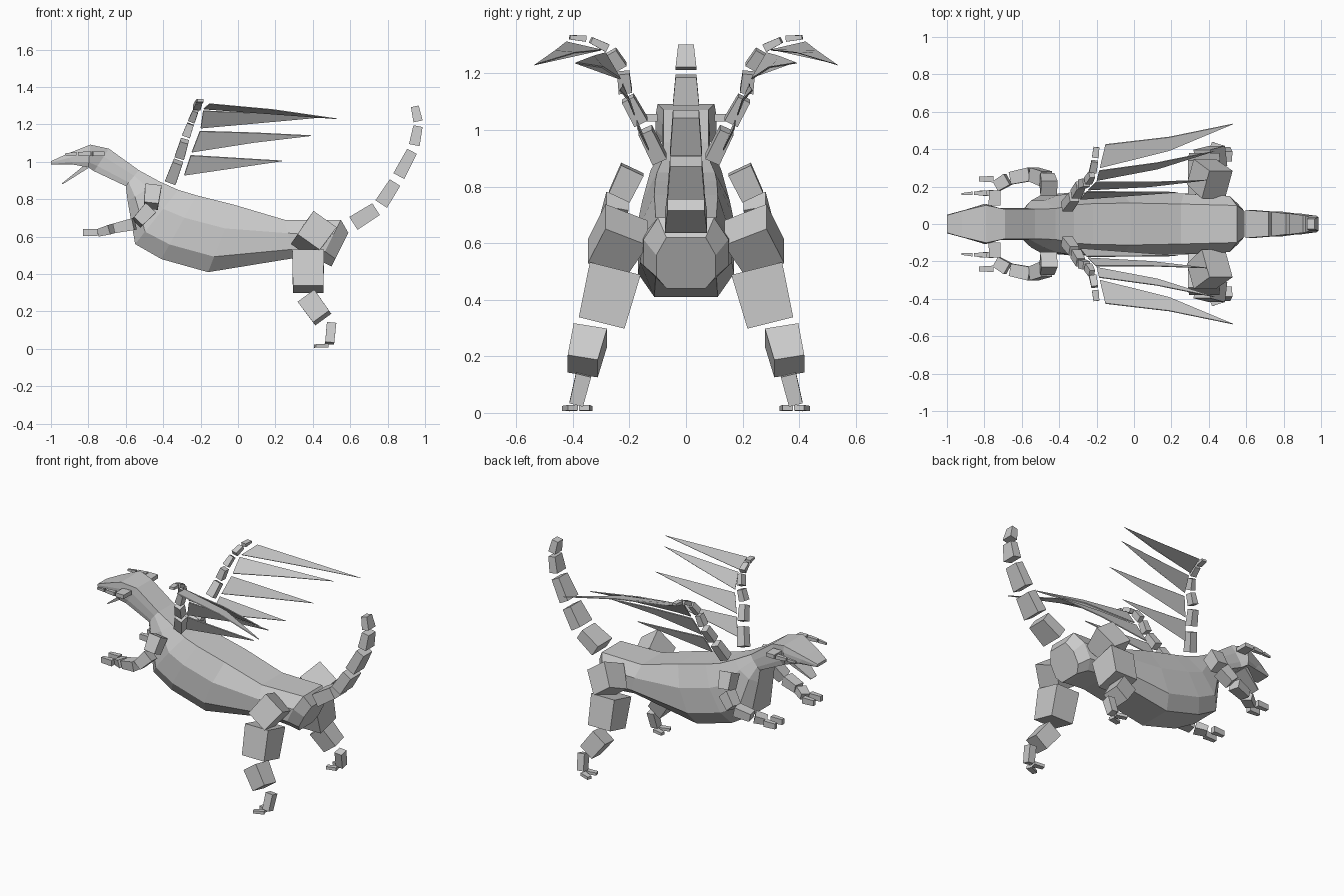
import bpy, bmesh
from mathutils import Vector as V


# skin a list of cross-section rings into one closed mesh
def loft(name, rings):
    me = bpy.data.meshes.new(name)
    bm = bmesh.new()
    rows = [[bm.verts.new(p) for p in r] for r in rings]
    n = len(rows[0])
    for r, q in zip(rows, rows[1:]):
        for i in range(n):
            bm.faces.new((r[i], r[(i + 1) % n], q[(i + 1) % n], q[i]))
    bm.faces.new(rows[0])
    bm.faces.new(rows[-1])
    bmesh.ops.recalc_face_normals(bm, faces=bm.faces)
    bm.to_mesh(me)
    bm.free()
    ob = bpy.data.objects.new(name, me)
    bpy.context.collection.objects.link(ob)
    return ob


# tapered block from a to b; sizes are (width, thickness)
def block(name, a, b, s0, s1):
    d = (b - a).normalized()
    ref = V((0, 1, 0)) if abs(d.y) < 0.75 else V((1, 0, 0))
    side = (ref - d * ref.dot(d)).normalized()
    up = d.cross(side)
    corners = ((-1, -1), (1, -1), (1, 1), (-1, 1))
    return loft(name, [[p + side * i * s[0] / 2 + up * j * s[1] / 2 for i, j in corners]
                       for p, s in ((a, s0), (b, s1))])


# separate blocks along a path, tapering evenly, with a gap at each joint
def chain(name, path, s0, s1, gap=0.1, mirror=True):
    s0, s1 = V(s0), V(s1)
    n = len(path) - 1
    for sign in (1, -1) if mirror else (1,):
        pts = [V((x, y * sign, z)) for x, y, z in path]
        for i in range(n):
            block(name, pts[i].lerp(pts[i + 1], gap), pts[i + 1].lerp(pts[i], gap),
                  s0.lerp(s1, i / n), s0.lerp(s1, (i + 1) / n))


# octagonal body section between a back point and a belly point
def section(tx, tz, bx, bz, w):
    top, low = V((tx, 0, tz)), V((bx, 0, bz))
    flat = 0.93 if tx < -0.5 else 0.66
    half = [top.lerp(low, k) + V((0, w * f, 0))
            for k, f in ((0, flat), (.35, 1), (.77, 1), (1, flat))]
    return half + [V((p.x, -p.y, p.z)) for p in reversed(half)]


# head, neck and trunk in one skin
loft("body", [section(*r) for r in (
    (-1, 1.003, -1, .985, .05), (-.92, 1.04, -.88, .985, .075),
    (-.79, 1.092, -.80, .97, .108), (-.69, 1.07, -.77, .95, .085),
    (-.53, .955, -.60, .87, .085), (-.42, .895, -.59, .79, .125),
    (-.32, .85, -.55, .56, .155), (-.22, .82, -.41, .48, .165),
    (-.02, .77, -.16, .41, .17), (.25, .69, .30, .485, .162),
    (.55, .69, .44, .47, .15), (.59, .62, .50, .44, .105))])
block("lower_jaw", V((-.81, 0, .975)), V((-.94, 0, .882)), (.14, .025), (.06, .006))

# curling tail
tail = ((.6, .66), (.755, .758), (.85, .905), (.94, 1.075), (.965, 1.205), (.943, 1.308))
chain("tail_segment", [(x, 0, z) for x, z in tail], (.15, .082), (.055, .042), 0.11, False)

# horns
chain("horn_base", [(-.745, .1, 1.043), (-.745, .18, 1.043)], (.065, .026), (.06, .026), 0)
chain("horn", [(-.78, .166, 1.043), (-.86, .164, 1.043), (-.925, .16, 1.04)],
      (.028, .026), (.01, .012), .06)

# arms and fingers
chain("arm", [(-.453, .185, .87), (-.466, .24, .755), (-.545, .268, .67),
              (-.668, .243, .643), (-.742, .198, .622)], (.088, .088), (.06, .04), .08)
for y in (.165, .24):
    chain("finger", [(-.75, y, .622), (-.83, y, .622)], (.035, .04), (.025, .036), 0)

# legs and toes
for name, a, b, s in (
        ("thigh", (.445, .21, .665), (.36, .28, .545), .165),
        ("lower_thigh", (.375, .25, .51), (.375, .298, .318), .185),
        ("shin", (.37, .338, .275), (.45, .365, .165), .12),
        ("ankle", (.5, .362, .135), (.49, .388, .03), .055)):
    chain(name, [a, b], (s, s * .92), (s * .9, s * .88), 0)
for y in (.36, .4):
    chain("toe", [(.478, y, .018), (.412, 2 * y - .375, .015)], (.038, .02), (.03, .018), 0)

# wing bones
chain("wing_bone", [(-.365, .085, .88), (-.315, .152, 1.015), (-.282, .213, 1.125),
                    (-.25, .223, 1.213), (-.222, .27, 1.285), (-.208, .345, 1.322),
                    (-.2, .42, 1.328)], (.055, .06), (.032, .015), .12)

# feathers: each spans two neighbouring root points and runs back to a tip
roots = [V(p) for p in ((-.29, .128, .92), (-.25, .178, 1.043), (-.2, .228, 1.173),
                        (-.185, .29, 1.28), (-.15, .435, 1.313))]
tips = [V(p) for p in ((.235, .17, 1.005), (.39, .235, 1.14),
                       (.43, .39, 1.237), (.53, .535, 1.23))]
thin = V((.001, .002, -.002))
for sign in (1, -1):
    for i, tip in enumerate(tips):
        inner, outer = roots[i].lerp(roots[i + 1], .07), roots[i + 1].lerp(roots[i], .07)
        bend = V((0, -.01 * i, .006 * i))
        shape = [outer, outer.lerp(tip, .5) + bend * .5, tip,
                 inner.lerp(tip, .52) + bend, inner]
        loft("feather", [[V((p.x, p.y * sign, p.z)) for p in (q + thin * k for q in shape)]
                         for k in (-1, 1)])
